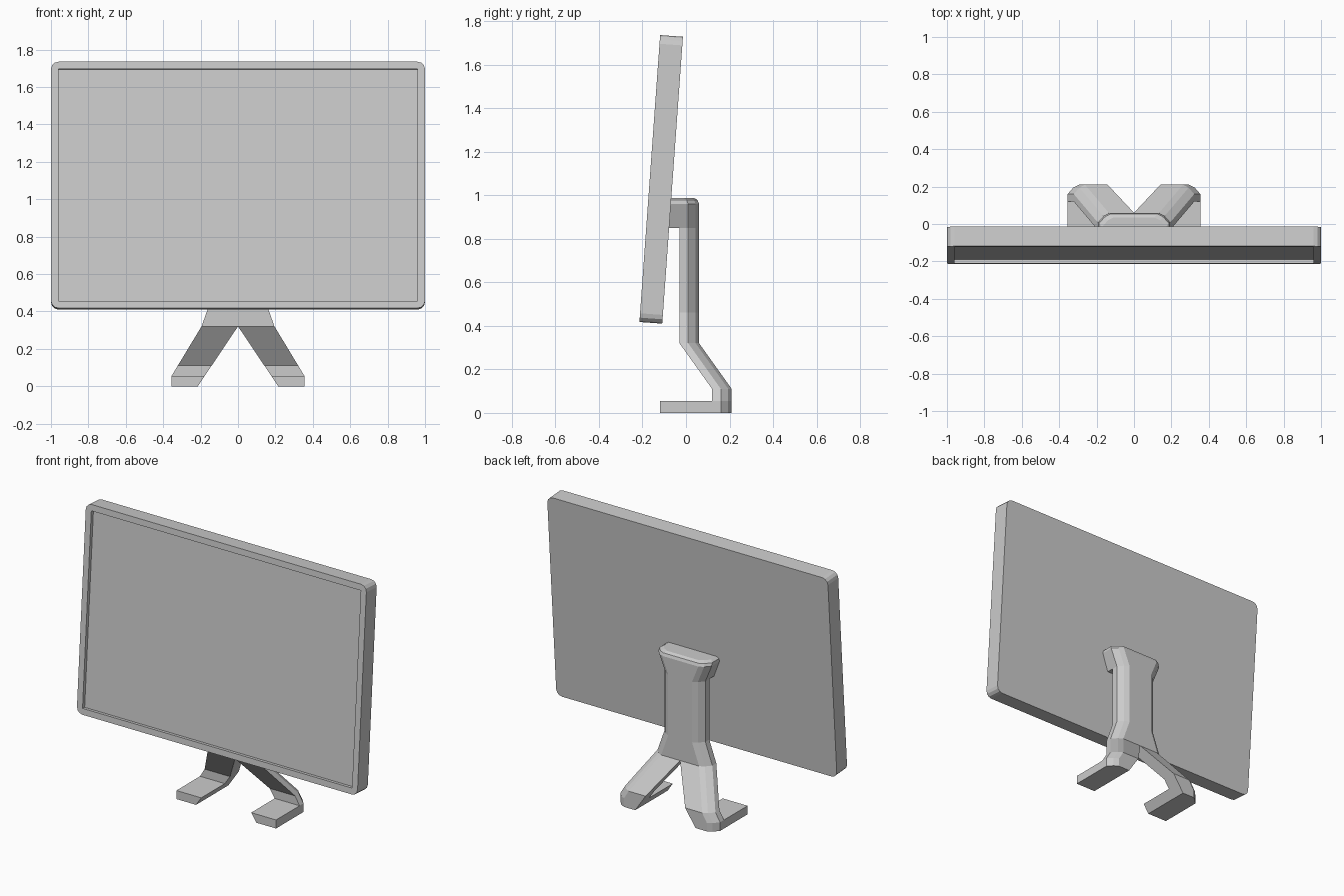
import bpy, bmesh, math
from mathutils import Matrix

if "Cube" in bpy.data.objects:
    bpy.data.objects.remove(bpy.data.objects["Cube"])


def add_object(name, bm):
    bmesh.ops.recalc_face_normals(bm, faces=bm.faces)
    me = bpy.data.meshes.new(name)
    bm.to_mesh(me)
    bm.free()
    ob = bpy.data.objects.new(name, me)
    bpy.context.collection.objects.link(ob)
    return ob


def mirrored_loft(name, rings, cap_start=True):
    """Loft right-half rings, drop faces on the centre plane, then mirror."""
    bm = bmesh.new()
    loops = [[bm.verts.new(p) for p in r] for r in rings]
    for a, b in zip(loops, loops[1:]):
        for i in range(len(a)):
            j = (i + 1) % len(a)
            quad = (a[i], a[j], b[j], b[i])
            if any(v.co.x > 1e-5 for v in quad):
                bm.faces.new(quad)
    if cap_start:
        bm.faces.new(loops[0])
    bm.faces.new(loops[-1])
    ob = add_object(name, bm)
    mod = ob.modifiers.new("mirror", 'MIRROR')
    mod.use_clip = True
    return ob


# Screen housing: box with recessed display and rounded corners
bm = bmesh.new()
bmesh.ops.create_cube(bm, size=1, matrix=Matrix.Diagonal((2, 0.105, 1.321, 1)))
bm.faces.ensure_lookup_table()
front = min(bm.faces, key=lambda f: f.calc_center_median().y)
bmesh.ops.inset_region(bm, faces=[front], thickness=0.056)
ext = bmesh.ops.extrude_discrete_faces(bm, faces=[front])
bmesh.ops.translate(bm, verts=ext['faces'][0].verts, vec=(0, 0.022, 0))
corners = [e for e in bm.edges
           if all(abs(v.co.x) > 0.99 for v in e.verts)
           and abs(e.verts[0].co.y - e.verts[1].co.y) > 0.09]
bmesh.ops.bevel(bm, geom=corners, offset=0.04, segments=3, profile=0.5,
                affect='EDGES')
screen = add_object("screen_housing", bm)
screen.location = (0, -0.114, 1.0725)
screen.rotation_euler.x = -math.radians(4.13)


# Stand: upright that splits into two splayed legs, chamfered outer back edge
def section(z, y, xi, xo):
    return [(xi, y, z), (xo, y, z), (xo, y + 0.04, z), (xo - 0.03, y + 0.074, z),
            (xo - 0.06, y + 0.09, z), (xi, y + 0.09, z)]


legs = [(0, 0.12, 0.215, 0.355), (0.055, 0.12, 0.178, 0.355),
        (0.11, 0.12, 0.141, 0.322), (0.32, -0.03, 0, 0.195),
        (0.46, -0.03, 0, 0.145), (0.85, -0.03, 0, 0.145)]
mirrored_loft("stand_legs", [section(*p) for p in legs])


# Mounting head: flared block joining the upright to the screen
def head(z, w, yb):
    return [(0, -0.085, z), (w, -0.085, z), (w, yb - 0.05, z),
            (w - 0.03, yb - 0.016, z), (w - 0.06, yb, z), (0, yb, z)]


mirrored_loft("mounting_head", [head(0.85, 0.145, 0.06), head(0.96, 0.19, 0.06),
                                head(0.978, 0.187, 0.053), head(0.988, 0.17, 0.035)])

# Feet: flat pads running forward from the legs, slanted inner side
foot = [(0.215, 0), (0.355, 0), (0.355, 0.055), (0.178, 0.055)]
mirrored_loft("foot", [[(x, y, z) for x, z in foot] for y in (-0.12, 0.125)])
